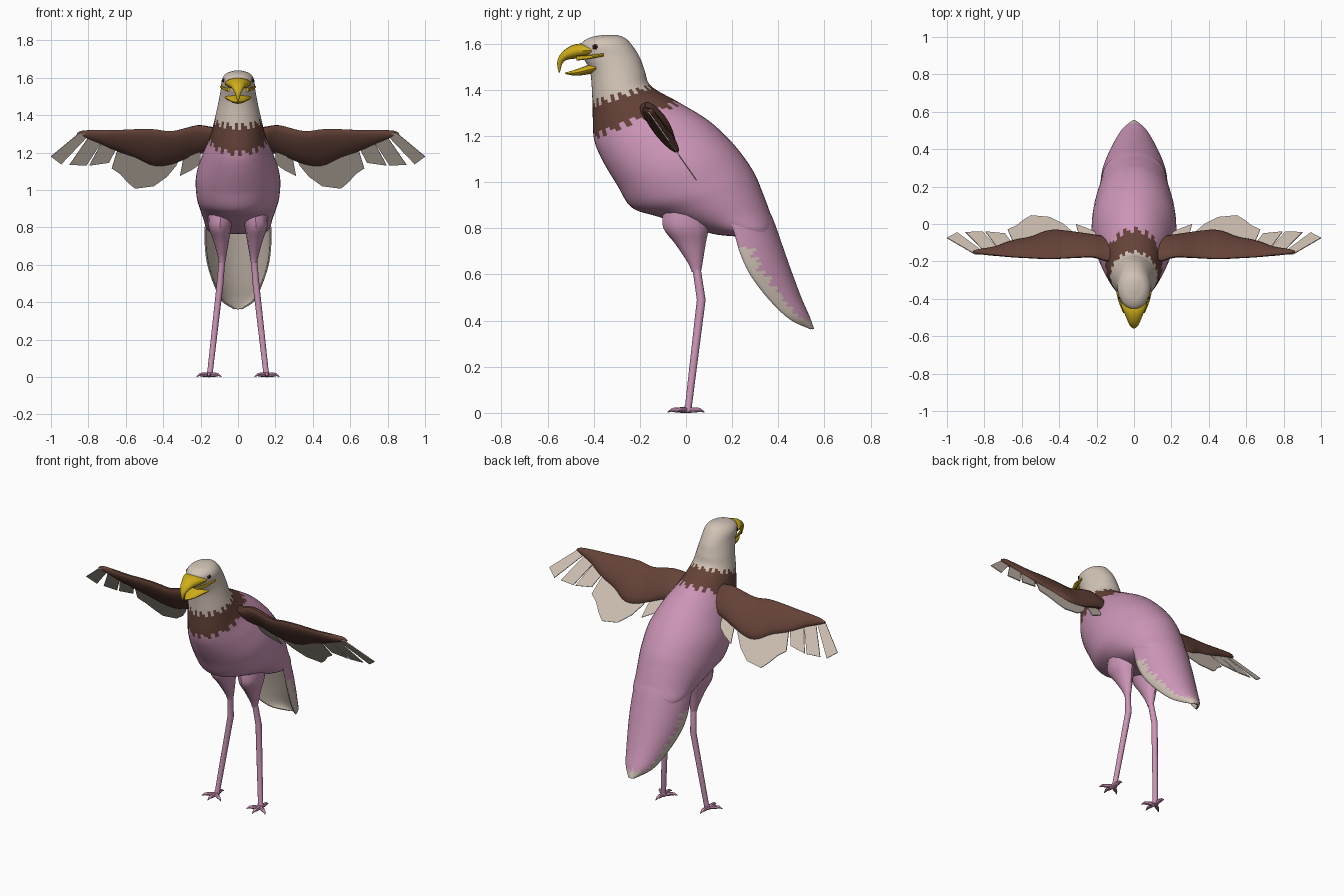
import bpy, bmesh, math
from mathutils import Vector

cube = bpy.data.objects.get("Cube")
if cube:
    bpy.data.objects.remove(cube)


def material(name, rgb):
    m = bpy.data.materials.new(name)
    m.use_nodes = True
    m.diffuse_color = (*rgb, 1)
    m.node_tree.nodes["Principled BSDF"].inputs["Base Color"].default_value = (*rgb, 1)
    return m


PINK = material("pink_plumage", (0.60, 0.30, 0.47))
CREAM = material("cream_feathers", (0.64, 0.55, 0.47))
BROWN = material("dark_brown_feathers", (0.13, 0.055, 0.04))
YELLOW = material("beak_yellow", (0.62, 0.42, 0.01))
EYE = material("eye_brown", (0.06, 0.02, 0.015))
BLACK = material("pupil_black", (0.005, 0.005, 0.005))


def smooth_path(rows, steps):
    """Catmull-Rom interpolation through rows of numbers."""
    pts = [Vector(r) for r in rows]
    out = []
    for i in range(len(pts) - 1):
        a, b, c, d = pts[max(i - 1, 0)], pts[i], pts[i + 1], pts[min(i + 2, len(pts) - 1)]
        for k in range(steps):
            t = k / steps
            out.append(0.5 * (2 * b + (c - a) * t + (2 * a - 5 * b + 4 * c - d) * t**2
                              + (3 * b - a - 3 * c + d) * t**3))
    return out + [pts[-1]]


def finish(name, bm, mats, angle=40, fix=True):
    if fix:
        bmesh.ops.recalc_face_normals(bm, faces=bm.faces)
    me = bpy.data.meshes.new(name)
    bm.to_mesh(me)
    bm.free()
    for m in mats:
        me.materials.append(m)
    ob = bpy.data.objects.new(name, me)
    bpy.context.collection.objects.link(ob)
    bpy.ops.object.select_all(action="DESELECT")
    bpy.context.view_layer.objects.active = ob
    ob.select_set(True)
    bpy.ops.object.shade_smooth_by_angle(angle=math.radians(angle))
    return ob


def loft(name, rings, mats, segs=16, rule=None):
    """Skin elliptical rings given as (centre, axis, axis); rule picks the face colour."""
    bm = bmesh.new()
    loops = []
    for c, u, v in rings:
        angles = [2 * math.pi * k / segs for k in range(segs)]
        loops.append([bm.verts.new(c + u * math.cos(a) + v * math.sin(a)) for a in angles])
    for i in range(len(loops) - 1):
        for k in range(segs):
            n = (k + 1) % segs
            f = bm.faces.new((loops[i][k], loops[i][n], loops[i + 1][n], loops[i + 1][k]))
            if rule:
                f.material_index = rule(i, k)
    bm.faces.new(loops[0])
    bm.faces.new(loops[-1]).material_index = len(mats) - 1
    return finish(name, bm, mats)


def profile_rings(rows, steps):
    """Rows: back y, back z, front y, front z, half width."""
    out = []
    for yb, zb, yf, zf, w in smooth_path(rows, steps):
        b, f = Vector((0, yb, zb)), Vector((0, yf, zf))
        out.append(((b + f) / 2, (b - f) / 2, Vector((w, 0, 0))))
    return out


def jag(k):
    return ((k * 7) % 5 - 2) * 0.08


# Head, neck and body in one skin, with ragged colour borders
STEPS = 8
body = [
    (-.30, 1.638, -.36, 1.638, .02), (-.265, 1.625, -.42, 1.625, .06),
    (-.235, 1.595, -.455, 1.595, .085), (-.20, 1.54, -.445, 1.54, .092),
    (-.178, 1.48, -.415, 1.475, .103), (-.15, 1.415, -.405, 1.34, .125),
    (-.03, 1.345, -.40, 1.195, .152), (.10, 1.265, -.365, 1.10, .19),
    (.21, 1.16, -.30, .99, .224), (.29, 1.05, -.235, .89, .222),
    (.33, .96, -.12, .85, .205), (.36, .88, 0, .81, .185),
    (.38, .82, .12, .775, .17), (.38, .79, .21, .765, .15)]


def body_colour(i, k):
    u = (i + .5) / STEPS + jag(k)
    return 0 if u < 5 else 1 if u < 6 else 2


loft("body", profile_rings(body, STEPS), [CREAM, BROWN, PINK], 48, body_colour)

# Tail: an arched shell, pink on top with a cream border and underside
tail = [(.33, .93, .17, .86, .175), (.375, .845, .205, .79, .178),
        (.42, .72, .235, .69, .177), (.455, .62, .28, .595, .163),
        (.50, .50, .36, .49, .128), (.535, .42, .45, .405, .085),
        (.555, .365, .54, .362, .02)]
bm = bmesh.new()
rows, N = [], 32
for yr, zr, ye, ze, w in smooth_path(tail, STEPS):
    ridge, edge = Vector((0, yr, zr)), Vector((0, ye, ze))
    row = []
    for k in range(N + 1):
        a = math.pi * (k / N - .5)
        row.append(bm.verts.new(edge + (ridge - edge) * math.cos(a) + Vector((w * math.sin(a), 0, 0))))
    rows.append(row)
for i in range(len(rows) - 1):
    for k in range(N):
        f = bm.faces.new((rows[i][k], rows[i][k + 1], rows[i + 1][k + 1], rows[i + 1][k]))
        u, s = (i + .5) / STEPS, abs((k + .5) / N * 2 - 1)
        f.material_index = int(u > 1.8 and (s > .95 - .06 * u + jag(i) * .4 or u > 5.2 + jag(k)))
        f.normal_update()
if sum(f.normal.y for f in bm.faces) < 0:
    bmesh.ops.reverse_faces(bm, faces=bm.faces)
shell = finish("tail", bm, [PINK, CREAM], fix=False)
mod = shell.modifiers.new("thickness", "SOLIDIFY")
mod.thickness = .008
mod.offset = -1
mod.material_offset = mod.material_offset_rim = 1

# Hooked upper beak and open lower beak
upper = [(-.40, 1.59, -.37, 1.545, .074), (-.455, 1.60, -.43, 1.54, .066),
         (-.50, 1.59, -.48, 1.535, .046), (-.54, 1.56, -.515, 1.53, .03),
         (-.558, 1.52, -.535, 1.515, .016), (-.552, 1.475, -.546, 1.476, .003)]
lower = [(-.39, 1.515, -.39, 1.475, .07), (-.43, 1.505, -.42, 1.468, .055),
         (-.48, 1.487, -.475, 1.461, .032), (-.525, 1.474, -.522, 1.468, .006)]
loft("upper_beak", profile_rings(upper, 4), [YELLOW])
loft("lower_beak", profile_rings(lower, 4), [YELLOW])


def ball(name, centre, r, mat):
    bm = bmesh.new()
    bmesh.ops.create_uvsphere(bm, u_segments=16, v_segments=10, radius=r)
    bmesh.ops.translate(bm, verts=bm.verts, vec=centre)
    finish(name, bm, [mat])


def plate(name, outline, side):
    """Thin feather in the sloping plane of the wing; outline is x, z."""
    bm = bmesh.new()
    vs = [bm.verts.new((side * x, -.19 + (1.34 - z) * .7, z)) for x, z in outline]
    face = bm.faces.new(vs)
    ext = bmesh.ops.extrude_face_region(bm, geom=[face])
    moved = [v for v in ext["geom"] if isinstance(v, bmesh.types.BMVert)]
    bmesh.ops.translate(bm, verts=moved, vec=(0, .004, .003))
    finish(name, bm, [CREAM], 30)


wing = [(.10, -.19, 1.33, -.08, 1.21, .03), (.15, -.195, 1.335, -.07, 1.205, .035),
        (.22, -.175, 1.345, -.06, 1.19, .032), (.35, -.18, 1.315, -.04, 1.14, .03),
        (.45, -.185, 1.325, -.035, 1.13, .03), (.55, -.18, 1.325, -.07, 1.175, .026),
        (.65, -.175, 1.32, -.09, 1.21, .022), (.75, -.165, 1.32, -.125, 1.255, .018),
        (.83, -.155, 1.317, -.14, 1.285, .013), (.86, -.15, 1.305, -.147, 1.298, .005)]
feathers = {
    "tertial_feather": [(.20, 1.22), (.20, 1.14), (.25, 1.105), (.31, 1.075), (.29, 1.18)],
    "secondary_feathers": [(.30, 1.2), (.33, 1.13), (.38, 1.07), (.45, 1.02), (.55, 1.007),
                           (.59, 1.04), (.63, 1.085), (.675, 1.115), (.64, 1.23), (.45, 1.2)],
    "inner_primary_feather": [(.64, 1.24), (.72, 1.27), (.795, 1.13), (.69, 1.145)],
    "middle_primary_feather": [(.72, 1.27), (.79, 1.295), (.90, 1.135), (.81, 1.13)],
    "outer_primary_feather": [(.79, 1.30), (.85, 1.303), (1.0, 1.178), (.945, 1.137)]}
thigh = [(.09, 0, .87, .07, .10), (.097, 0, .80, .06, .098), (.09, .02, .73, .042, .065),
         (.086, .04, .65, .024, .032), (.085, .045, .61, .016, .02)]
shank = [(.085, .045, .63, .017, .018), (.097, .066, .49, .018, .019),
         (.148, .012, .04, .015, .015), (.153, .005, .004, .018, .018)]
toe = [(0, .012, .013), (.045, .013, .011), (.062, .013, .008), (.08, .003, .002)]

for label, s in (("left", 1), ("right", -1)):
    # Wing arm and its feathers
    rings = []
    for x, yt, zt, yb, zb, t in smooth_path(wing, 4):
        top, low = Vector((s * x, yt, zt)), Vector((s * x, yb, zb))
        u = (top - low) / 2
        rings.append(((top + low) / 2, u, u.cross(Vector((1, 0, 0))).normalized() * t))
    loft(label + "_wing", rings, [BROWN])
    for name, outline in feathers.items():
        plate(f"{label}_{name}", outline, s)

    # Leg
    for name, rows, steps in (("thigh", thigh, 4), ("shank", shank, 1)):
        rings = [(Vector((s * x, y, z)), Vector((rx, 0, 0)), Vector((0, ry, 0)))
                 for x, y, z, rx, ry in smooth_path(rows, steps)]
        loft(f"{label}_{name}", rings, [PINK], 12)

    # Toes: three forward, one back
    for name, deg in (("inner", -145), ("middle", -90), ("outer", -35), ("hind", 90)):
        a = math.radians(deg)
        d = Vector((s * math.cos(a), math.sin(a), 0))
        rings = [(Vector((s * .155, 0, z)) + d * l, d.cross(Vector((0, 0, 1))) * r, Vector((0, 0, r)))
                 for l, z, r in toe]
        loft(f"{label}_{name}_toe", rings, [PINK], 8)

    # Corner of the mouth and eye
    gape = smooth_path([(.05, -.475, 1.537), (.073, -.42, 1.542), (.089, -.355, 1.552)], 4)
    loft(label + "_mouth_corner",
         [(Vector((s * x, y, z)), Vector((.008, 0, 0)), Vector((0, 0, .011 - .0006 * i)))
          for i, (x, y, z) in enumerate(gape)], [YELLOW], 8)
    ball(label + "_eye", (s * .066, -.39, 1.585), .017, EYE)
    ball(label + "_pupil", (s * .076, -.393, 1.585), .009, BLACK)
